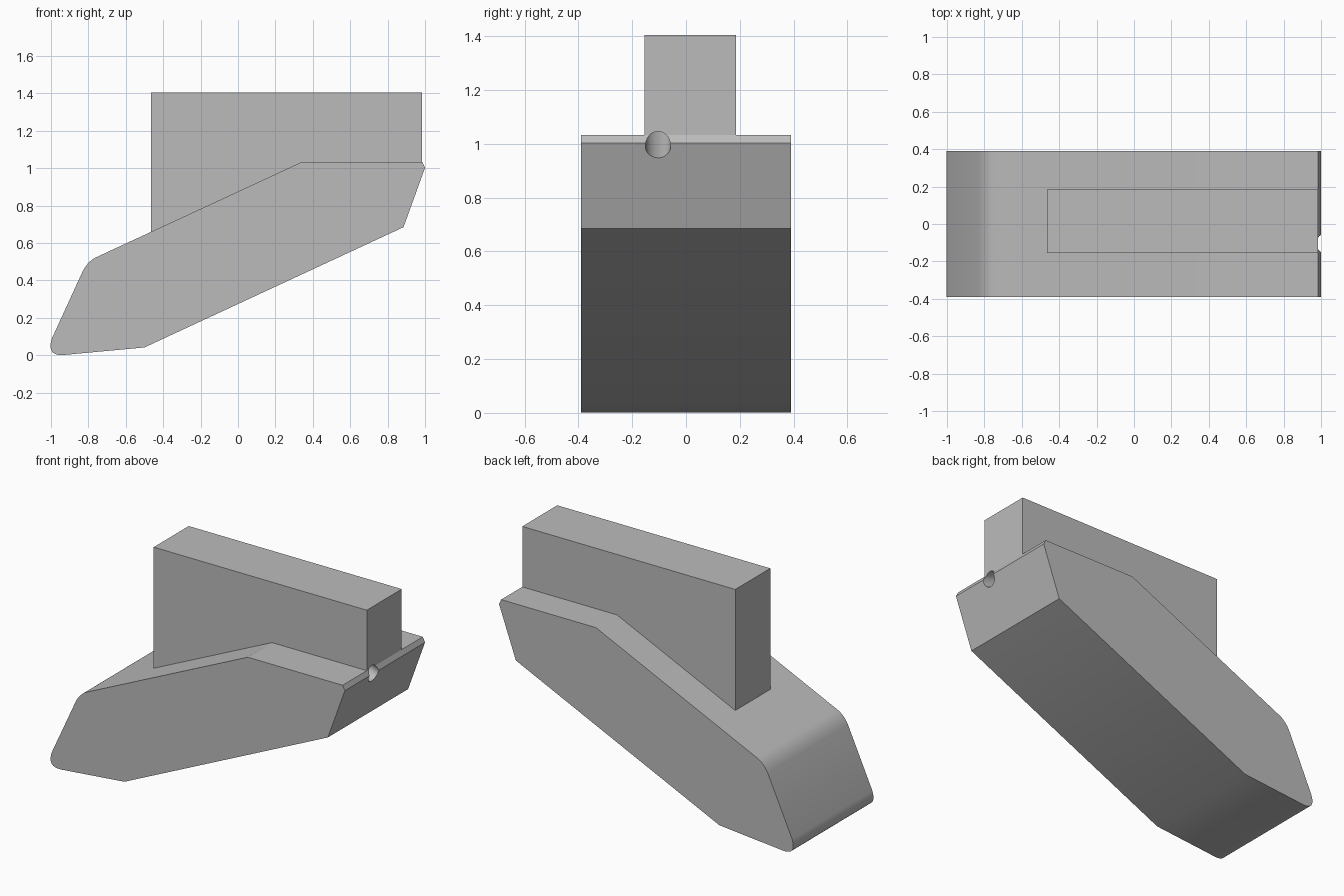
import bpy
import bmesh
import math
from mathutils import Vector

if "Cube" in bpy.data.objects:
    bpy.data.objects.remove(bpy.data.objects["Cube"], do_unlink=True)

grey = bpy.data.materials.new("plain grey")
grey.use_nodes = True
colour = (0.5, 0.5, 0.5, 1)
grey.diffuse_color = colour
grey.node_tree.nodes["Principled BSDF"].inputs["Base Color"].default_value = colour


def rounded(start, corner, end, steps=10):
    """Points of a smooth bend from start to end around a corner."""
    a, b, c = Vector(start), Vector(corner), Vector(end)
    ts = [i / steps for i in range(steps + 1)]
    return [tuple(a * (1 - t) ** 2 + b * 2 * t * (1 - t) + c * t * t) for t in ts]


def extrude_profile(name, profile, y0, y1):
    """Solid made from an x-z profile swept along y."""
    bm = bmesh.new()
    face = bm.faces.new([bm.verts.new((x, y0, z)) for x, z in profile])
    swept = bmesh.ops.extrude_face_region(bm, geom=[face])
    verts = [v for v in swept["geom"] if isinstance(v, bmesh.types.BMVert)]
    bmesh.ops.translate(bm, verts=verts, vec=(0, y1 - y0, 0))
    bmesh.ops.recalc_face_normals(bm, faces=bm.faces)
    mesh = bpy.data.meshes.new(name)
    bm.to_mesh(mesh)
    bm.free()
    obj = bpy.data.objects.new(name, mesh)
    bpy.context.collection.objects.link(obj)
    mesh.materials.append(grey)
    return obj


# Slanted body with two rounded corners at its low end
body_profile = [(0.34, 1.033), (0.985, 1.033), (1, 1.003), (0.885, 0.685), (-0.5, 0.042)]
body_profile += rounded((-0.93, 0.002), (-1.027, -0.006), (-0.995, 0.09))
body_profile += rounded((-0.83, 0.45), (-0.80, 0.508), (-0.75, 0.528))
body = extrude_profile("slanted_body", body_profile, -0.39, 0.39)

# Upright block, its foot sunk into the body
block_profile = [(-0.465, 1.405), (0.985, 1.405), (0.985, 1.0), (0.34, 0.95), (-0.465, 0.55)]
block = extrude_profile("upright_block", block_profile, -0.155, 0.185)

# Round blind hole at the high end, rising inward
tilt = math.radians(20)
axis = Vector((math.cos(tilt), 0, -math.sin(tilt)))
bpy.ops.mesh.primitive_cylinder_add(
    vertices=32, radius=0.047, depth=0.5,
    location=Vector((0.985, -0.104, 0.996)) - axis * 0.05,
    rotation=(0, math.pi / 2 + tilt, 0))
cutter = bpy.context.object
cutter.name = "hole_cutter"
cutter.data.materials.append(grey)
cutter.hide_render = True
cutter.hide_set(True)

for part in (body, block):
    cut = part.modifiers.new("hole", "BOOLEAN")
    cut.operation = "DIFFERENCE"
    cut.solver = "EXACT"
    cut.object = cutter
    bpy.ops.object.select_all(action="DESELECT")
    bpy.context.view_layer.objects.active = part
    part.select_set(True)
    bpy.ops.object.modifier_apply(modifier=cut.name)
    bpy.ops.object.shade_smooth_by_angle(angle=math.radians(20))

bpy.data.objects.remove(cutter, do_unlink=True)
